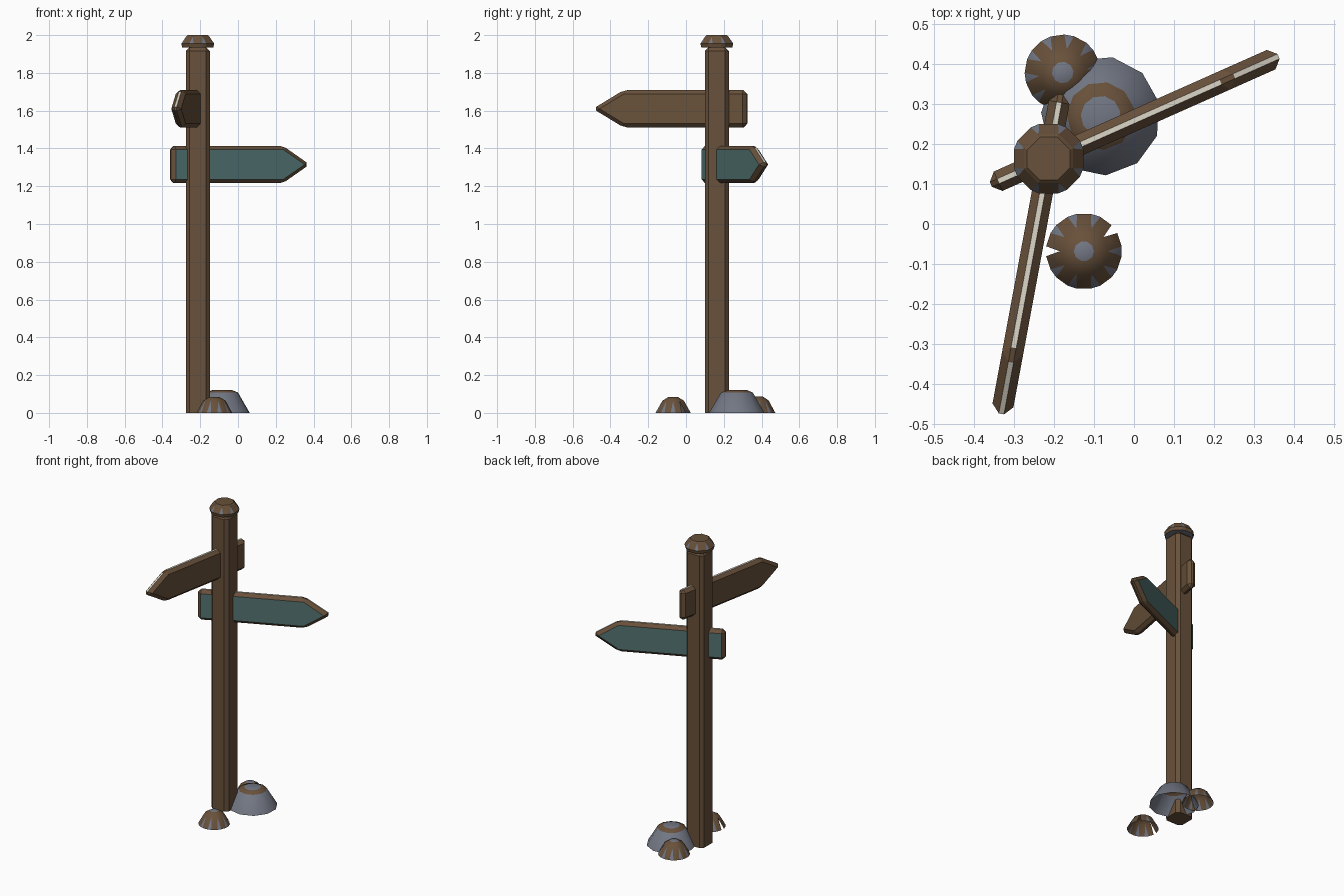
import bpy, bmesh, math
from mathutils import Matrix

old = bpy.data.objects.get("Cube")
if old:
    bpy.data.objects.remove(old, do_unlink=True)


def material(name, rgb):
    m = bpy.data.materials.new(name)
    m.use_nodes = True
    m.diffuse_color = (*rgb, 1)
    node = next(n for n in m.node_tree.nodes if n.type == 'BSDF_PRINCIPLED')
    node.inputs["Base Color"].default_value = (*rgb, 1)
    node.inputs["Roughness"].default_value = 0.9
    return m


brown = material("wood_brown", (0.14, 0.082, 0.043))
teal = material("panel_teal", (0.085, 0.17, 0.165))
grey = material("stone_grey", (0.17, 0.185, 0.23))
cream = material("edge_cream", (0.72, 0.68, 0.58))

POST = (-0.213, 0.163)


def finish(bm, name, mats, smooth=None):
    mesh = bpy.data.meshes.new(name)
    bm.to_mesh(mesh)
    bm.free()
    obj = bpy.data.objects.new(name, mesh)
    bpy.context.collection.objects.link(obj)
    for m in mats:
        mesh.materials.append(m)
    if smooth:
        bpy.ops.object.select_all(action='DESELECT')
        obj.select_set(True)
        bpy.context.view_layer.objects.active = obj
        bpy.ops.object.shade_smooth_by_angle(angle=math.radians(smooth))
    return obj


# Square post with chamfered sides and top
def make_post(width, height, chamfer):
    bm = bmesh.new()
    bmesh.ops.create_cube(bm, size=1)
    bmesh.ops.transform(bm, verts=bm.verts, matrix=Matrix.Translation(
        (*POST, height / 2)) @ Matrix.Diagonal((width, width, height, 1)))
    edges = [e for e in bm.edges if max(v.co.z for v in e.verts) > 0.01]
    bmesh.ops.bevel(bm, geom=edges, offset=chamfer, segments=1,
                    affect='EDGES', profile=0.5)
    finish(bm, "post", [brown])


# Arrow board: bevelled outline, panel faces and pale upper edges
def make_sign(name, z, angle, back, shoulder, tip, panel):
    bm = bmesh.new()
    h, t, bevel = 0.099, 0.053, 0.02
    outline = [(back, -h), (shoulder, -h), (tip, 0), (shoulder, h), (back, h)]
    face = bm.faces.new([bm.verts.new((x, t / 2, v)) for x, v in outline])
    ext = bmesh.ops.extrude_face_region(bm, geom=[face])
    moved = [g for g in ext["geom"] if isinstance(g, bmesh.types.BMVert)]
    bmesh.ops.translate(bm, verts=moved, vec=(0, -t, 0))
    bmesh.ops.recalc_face_normals(bm, faces=bm.faces)
    for f in bm.faces:
        if abs(f.normal.y) > 0.9:
            f.material_index = 1
        elif f.normal.z > 0.3:
            f.material_index = 2
    bmesh.ops.bevel(bm, geom=bm.edges[:], offset=bevel, segments=1,
                    affect='EDGES', profile=0.5, material=0)
    bmesh.ops.transform(bm, verts=bm.verts, matrix=Matrix.Translation(
        (*POST, z)) @ Matrix.Rotation(math.radians(angle), 4, 'Z'))
    finish(bm, name, [brown, panel, cream])


# Faceted dome whose corners split into grey wedges toward the rim
def make_dome(name, centre, z, sides, turn, split, top, mid, rim,
              gaps=(), floor=None, smooth=None):
    bm = bmesh.new()

    def point(r, height, a):
        return bm.verts.new((centre[0] + r * math.cos(a),
                             centre[1] + r * math.sin(a), z + height))

    angles = [math.radians(turn) + math.tau * i / sides for i in range(sides)]
    upper = [point(*top, a) for a in angles]
    middle = [point(*mid, a) for a in angles]
    lower = [[point(*rim, a + s * split) for s in (-1, 1)] for a in angles]
    bm.faces.new(upper).material_index = 1 if floor is None else 0
    for i in range(sides):
        j = (i + 1) % sides
        bm.faces.new((middle[i], middle[j], upper[j], upper[i]))
        bm.faces.new((lower[i][1], lower[j][0], middle[j], middle[i]))
        if i not in gaps:
            f = bm.faces.new((lower[i][0], lower[i][1], middle[i]))
            f.material_index = 1
    if floor is not None:
        base = [[point(*floor, a + s * split) for s in (-1, 1)] for a in angles]
        ring_a = [v for pair in lower for v in pair]
        ring_b = [v for pair in base for v in pair]
        for i in range(len(ring_a)):
            j = (i + 1) % len(ring_a)
            bm.faces.new((ring_b[i], ring_b[j], ring_a[j], ring_a[i]))
        bm.faces.new(ring_b[::-1]).material_index = 1
    finish(bm, name, [brown, grey], smooth)


# Large stone: grey flank, brown shoulder ring, grey top
def make_boulder(name, centre, sides, rings):
    bm = bmesh.new()
    loops = []
    for r, z in rings:
        loops.append([bm.verts.new((
            centre[0] + r * math.cos(math.tau * (i + 0.4) / sides),
            centre[1] + r * math.sin(math.tau * (i + 0.4) / sides), z))
            for i in range(sides)])
    for k in range(len(loops) - 1):
        for i in range(sides):
            j = (i + 1) % sides
            f = bm.faces.new((loops[k][i], loops[k][j],
                              loops[k + 1][j], loops[k + 1][i]))
            f.material_index = 1 - k
    bm.faces.new(loops[-1]).material_index = 1
    finish(bm, name, [brown, grey], 38)


make_post(0.127, 1.935, 0.02)
make_dome("post_cap", POST, 1.935, 8, 22.5, 0.13,
          top=(0.058, 0.065), mid=(0.066, 0.058), rim=(0.09, 0.02),
          floor=(0.085, 0))
make_sign("upper_sign", 1.61, 259.5, -0.163, 0.5, 0.665, brown)
make_sign("lower_sign", 1.315, 24, -0.158, 0.49, 0.645, teal)

make_boulder("large_stone", (-0.083, 0.27), 11,
             [(0.149, 0), (0.085, 0.108), (0.05, 0.122)])
make_dome("back_stone", (-0.178, 0.378), 0, 10, 8, 0.13,
          top=(0.027, 0.088), mid=(0.06, 0.066), rim=(0.095, 0), smooth=40)
make_dome("front_stone", (-0.125, -0.068), 0, 10, 0, 0.13,
          top=(0.025, 0.085), mid=(0.06, 0.064), rim=(0.095, 0),
          gaps=(1, 5), smooth=40)
